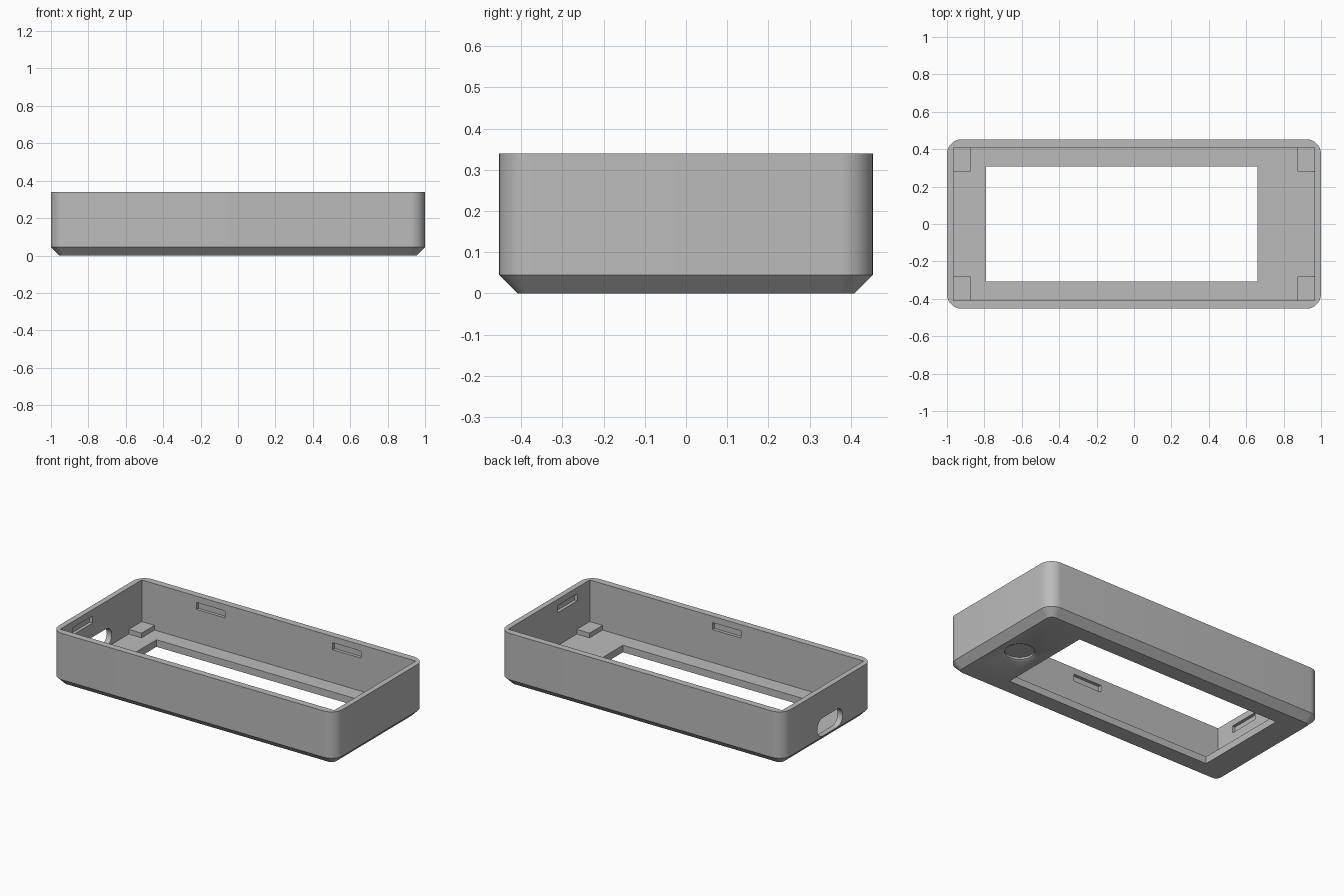
import bpy
import bmesh
import math

cube = bpy.data.objects.get("Cube")
if cube:
    bpy.data.objects.remove(cube, do_unlink=True)

HALF_X, HALF_Y, HEIGHT = 1.0, 0.453, 0.34
RADIUS, CHAMFER, FLOOR = 0.08, 0.045, 0.045
IN_X, IN_Y = 0.965, 0.41

grey = bpy.data.materials.new("plain_grey")
grey.use_nodes = True
grey.diffuse_color = (0.5, 0.5, 0.5, 1)
grey.node_tree.nodes["Principled BSDF"].inputs["Base Color"].default_value = (0.5, 0.5, 0.5, 1)


def loft(name, rings):
    """Solid skinned through equal-length closed rings, listed bottom to top."""
    bm = bmesh.new()
    loops = [[bm.verts.new(p) for p in ring] for ring in rings]
    n = len(loops[0])
    for a, b in zip(loops, loops[1:]):
        for i in range(n):
            j = (i + 1) % n
            bm.faces.new((a[i], a[j], b[j], b[i]))
    bm.faces.new(loops[0][::-1])
    bm.faces.new(loops[-1])
    bmesh.ops.recalc_face_normals(bm, faces=bm.faces)
    mesh = bpy.data.meshes.new(name)
    bm.to_mesh(mesh)
    bm.free()
    obj = bpy.data.objects.new(name, mesh)
    bpy.context.collection.objects.link(obj)
    mesh.materials.append(grey)
    return obj


def rounded_ring(inset, z, steps=12):
    ring = []
    r = RADIUS - inset
    for k, (sx, sy) in enumerate([(1, 1), (-1, 1), (-1, -1), (1, -1)]):
        for i in range(steps + 1):
            a = math.pi / 2 * (k + i / steps)
            ring.append((sx * (HALF_X - RADIUS) + r * math.cos(a),
                         sy * (HALF_Y - RADIUS) + r * math.sin(a), z))
    return ring


def box(name, x0, x1, y0, y1, z0, z1):
    base = [(x0, y0), (x1, y0), (x1, y1), (x0, y1)]
    return loft(name, [[(x, y, z) for x, y in base] for z in (z0, z1)])


def disc_ring(x, y, z, r, n=48):
    return [(x + r * math.cos(math.tau * i / n), y + r * math.sin(math.tau * i / n), z)
            for i in range(n)]


def slot_ring(x, y, z, half_straight, r, steps=12):
    ring = []
    for k, side in enumerate((1, -1)):
        for i in range(steps + 1):
            a = -math.pi / 2 + math.pi * (k + i / steps)
            ring.append((x, y + side * half_straight + r * math.cos(a), z + r * math.sin(a)))
    return ring


def cut(target, cutter):
    cutter.hide_render = True
    mod = target.modifiers.new("cut", 'BOOLEAN')
    mod.operation = 'DIFFERENCE'
    mod.solver = 'EXACT'
    mod.object = cutter
    bpy.context.view_layer.objects.active = target
    bpy.ops.object.modifier_apply(modifier=mod.name)
    bpy.data.objects.remove(cutter, do_unlink=True)


# Outer shell with a chamfered lower edge
case = loft("case_shell", [rounded_ring(CHAMFER, 0), rounded_ring(0, CHAMFER),
                           rounded_ring(0, HEIGHT)])

# Open cavity and the display window through the floor
cut(case, box("cavity", -IN_X, IN_X, -IN_Y, IN_Y, FLOOR, HEIGHT + 0.1))
cut(case, box("window", -0.79, 0.66, -0.308, 0.308, -0.1, 0.1))

# Blind latch recesses inside the walls
Z0, Z1, DEEP = 0.255, 0.30, 0.02
for x in (-0.48, 0.48):
    cut(case, box("back_latch", x - 0.1, x + 0.1, IN_Y - 0.05, IN_Y + DEEP, Z0, Z1))
cut(case, box("front_latch", -0.1, 0.1, -IN_Y - DEEP, -IN_Y + 0.05, Z0, Z1))
for s in (-1, 1):
    xs = sorted((s * (IN_X - 0.05), s * (IN_X + DEEP)))
    cut(case, box("end_latch", *xs, -0.285, -0.085, Z0, Z1))

# Rounded connector opening in one end wall
cut(case, loft("connector", [slot_ring(x, -0.02, 0.107, 0.07, 0.058) for x in (-1.1, -0.94)]))

# Round bevelled touch recess under the wide side of the floor
cut(case, loft("touch_recess", [disc_ring(0.82, -0.03, z, r)
                                for z, r in ((-0.01, 0.125), (0.01, 0.085), (0.022, 0.085))]))

bpy.ops.object.select_all(action='DESELECT')
case.select_set(True)
bpy.context.view_layer.objects.active = case
bpy.ops.object.shade_smooth_by_angle(angle=math.radians(30))

# Support pads in the four inner corners
for sx, side in ((-1, "right"), (1, "left")):
    for sy, end in ((-1, "front"), (1, "back")):
        xs = sorted((sx * 0.875, sx * (IN_X + 0.003)))
        ys = sorted((sy * 0.28, sy * (IN_Y + 0.003)))
        box(f"support_pad_{end}_{side}", *xs, *ys, FLOOR - 0.005, 0.075)
